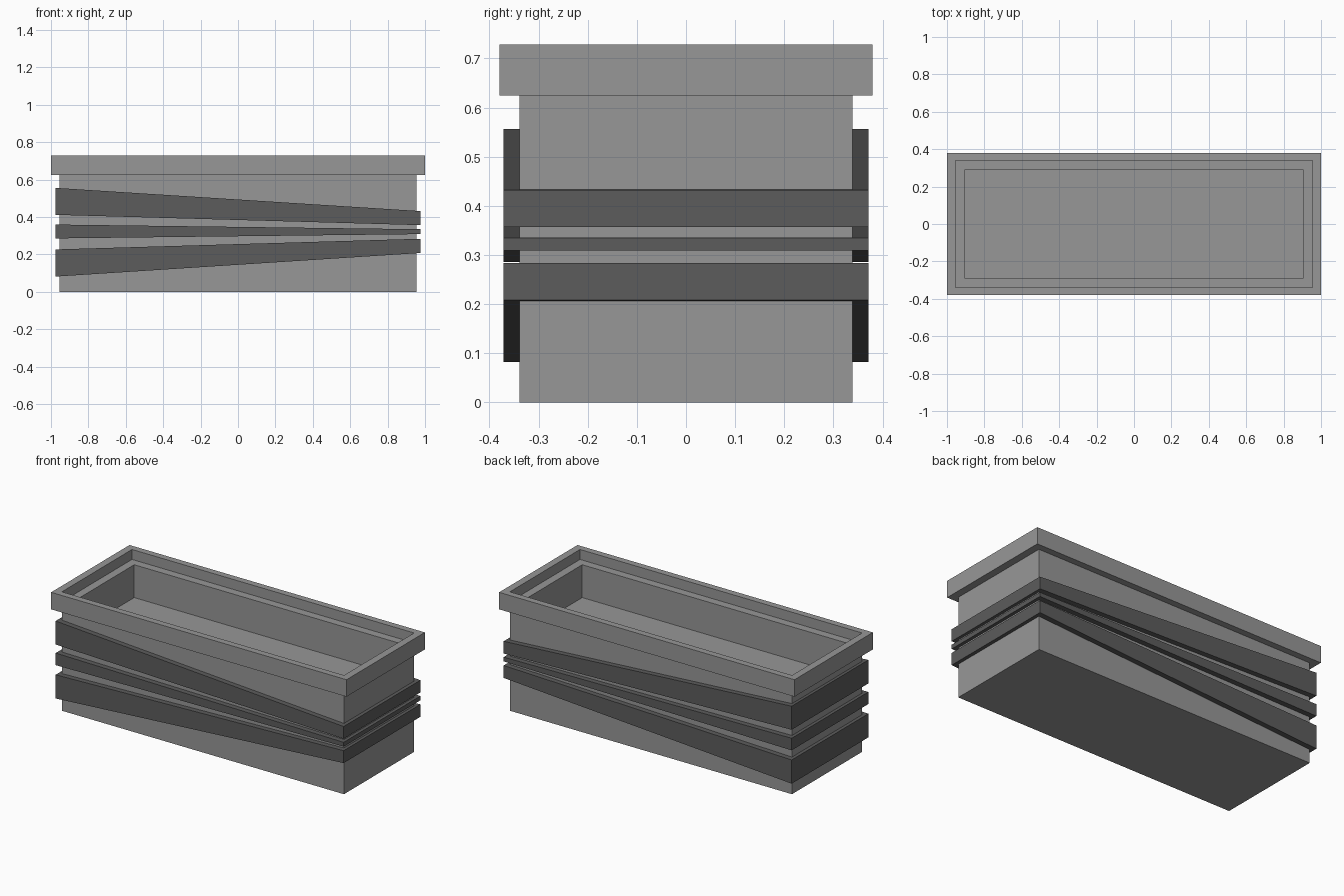
import bpy
import bmesh

cube = bpy.data.objects.get("Cube")
if cube:
    bpy.data.objects.remove(cube, do_unlink=True)


def material(name, value):
    mat = bpy.data.materials.new(name)
    mat.use_nodes = True
    colour = (value, value, value, 1)
    mat.diffuse_color = colour
    mat.node_tree.nodes["Principled BSDF"].inputs["Base Color"].default_value = colour
    return mat


def loop(bm, x, y, z_right, z_left):
    """Rectangle of vertices whose height runs linearly from left end to right end."""
    slope = (z_left - z_right) / (2 * BAND_X)
    mid = (z_left + z_right) / 2
    return [bm.verts.new((sx * x, sy * y, mid + slope * sx * x))
            for sx, sy in ((-1, -1), (1, -1), (1, 1), (-1, 1))]


def skin(name, loops, mat, closed):
    """Bridge successive rectangles; close as a ring or cap both ends."""
    bm = bmesh.new()
    rings = [loop(bm, *item) for item in loops]
    pairs = list(zip(rings, rings[1:]))
    if closed:
        pairs.append((rings[-1], rings[0]))
    else:
        bm.faces.new(rings[0])
        bm.faces.new(rings[-1])
    for a, b in pairs:
        for i in range(4):
            j = (i + 1) % 4
            bm.faces.new((a[i], a[j], b[j], b[i]))
    bmesh.ops.recalc_face_normals(bm, faces=bm.faces)
    mesh = bpy.data.meshes.new(name)
    bm.to_mesh(mesh)
    bm.free()
    mesh.materials.append(mat)
    obj = bpy.data.objects.new(name, mesh)
    bpy.context.collection.objects.link(obj)
    return obj


def frame(name, outer, inner, right, left, mat):
    """Rectangular ring; right and left are (bottom, top) heights at each end."""
    (rb, rt), (lb, lt) = right, left
    return skin(name, [(*outer, rb, lb), (*outer, rt, lt),
                       (*inner, rt, lt), (*inner, rb, lb)], mat, True)


light_grey = material("light grey", 0.31)
dark_grey = material("dark grey", 0.107)

BAND_X = 0.975
BODY = (0.955, 0.339)
CAVITY = (0.905, 0.289)
LEDGE, FLOOR = 0.667, 0.466

# Trough body with a recessed cavity
skin("planter_body", [(*BODY, 0, 0), (*BODY, LEDGE, LEDGE),
                      (*CAVITY, LEDGE, LEDGE), (*CAVITY, FLOOR, FLOOR)],
     light_grey, False)

# Overhanging rim
frame("planter_rim", (1, 0.379), BODY, (0.624, 0.728), (0.624, 0.728), light_grey)

# Fanned bands wrapped around the body
bands = {
    "upper_band": ((0.412, 0.556), (0.357, 0.432)),
    "middle_band": ((0.286, 0.36), (0.309, 0.335)),
    "lower_band": ((0.082, 0.227), (0.208, 0.284)),
}
for name, (right, left) in bands.items():
    frame(name, (BAND_X, 0.371), BODY, right, left, dark_grey)
